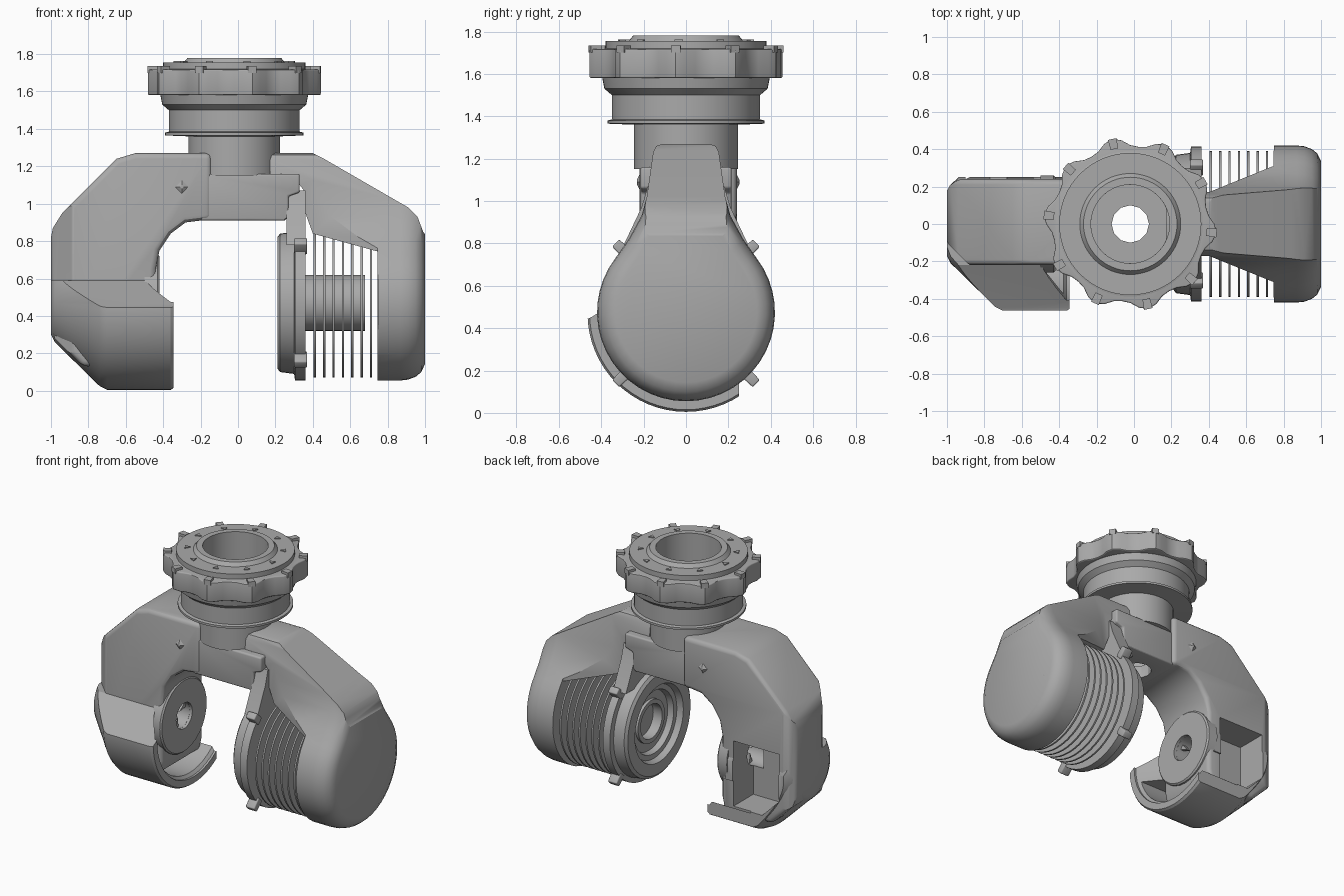
import bpy, bmesh, math
from math import sin, cos, pi, radians
from mathutils import Vector

cube = bpy.data.objects.get("Cube")
if cube:
    bpy.data.objects.remove(cube)

grey = bpy.data.materials.new("mid grey")
grey.use_nodes = True
GREY = (0.4, 0.4, 0.4, 1)
grey.diffuse_color = GREY
grey.node_tree.nodes["Principled BSDF"].inputs["Base Color"].default_value = GREY

NECK = (-0.02, 0, 0)      # vertical axis of the collar
HUB = (0, 0, 0.47)        # sideways axis of the drum and cup


def loft(name, rings, closed=False):
    """Skin a list of point rings; closed joins the last ring to the first."""
    bm = bmesh.new()
    rows = [[bm.verts.new(p) for p in ring] for ring in rings]
    n = len(rows[0])
    pairs = list(zip(rows, rows[1:])) + ([(rows[-1], rows[0])] if closed else [])
    for a, b in pairs:
        for i in range(n):
            j = (i + 1) % n
            bm.faces.new((a[i], a[j], b[j], b[i]))
    if not closed:
        bm.faces.new(rows[0])
        bm.faces.new(rows[-1])
    bmesh.ops.remove_doubles(bm, verts=bm.verts, dist=1e-5)
    bmesh.ops.recalc_face_normals(bm, faces=bm.faces)
    mesh = bpy.data.meshes.new(name)
    bm.to_mesh(mesh)
    bm.free()
    mesh.materials.append(grey)
    ob = bpy.data.objects.new(name, mesh)
    bpy.context.collection.objects.link(ob)
    return ob


def place(axis, u, v, w):
    return {"x": (w, u, v), "y": (u, w, v), "z": (u, v, w)}[axis]


def prism(name, pts, axis, lo, hi):
    return loft(name, [[place(axis, u, v, w) for u, v in pts] for w in (lo, hi)])


def lathe(name, prof, axis, centre, n=48):
    """Spin a closed (along, radius) profile around an axis."""
    c = Vector(centre)
    rings = [[c + Vector(place(axis, r * cos(t), r * sin(t), w)) for w, r in prof]
             for t in (2 * pi * k / n for k in range(n))]
    return loft(name, rings, True)


def drum(name, axis, centre, r, lo, hi, n=48):
    return lathe(name, [(lo, 0), (lo, r), (hi, r), (hi, 0)], axis, centre, n)


def apply(ob, mod):
    bpy.context.view_layer.objects.active = ob
    bpy.ops.object.modifier_apply(modifier=mod.name)


def bevel(ob, width, limit=25):
    m = ob.modifiers.new("round", "BEVEL")
    m.width, m.segments, m.limit_method = width, 3, "ANGLE"
    m.angle_limit = radians(limit)
    apply(ob, m)


def combine(ob, tool, how):
    m = ob.modifiers.new("cut", "BOOLEAN")
    m.object, m.operation, m.solver = tool, how, "EXACT"
    apply(ob, m)
    bpy.data.objects.remove(tool)


# Left arm: a hooked beam ending beside the neck, with softened outer corners
arm = prism("hooked_arm", [
    (-0.14, 1.27), (-0.55, 1.27), (-0.65, 1.24), (-0.94, 0.95), (-0.99, 0.87), (-1, 0.82),
    (-1, 0.36), (-0.98, 0.28), (-0.83, 0.13), (-0.46, 0.13), (-0.44, 0.22), (-0.44, 0.65),
    (-0.42, 0.75), (-0.36, 0.84), (-0.28, 0.9), (-0.2, 0.91), (-0.14, 0.91)], "y", -0.22, 0.24)
bevel(arm, 0.03, 40)
combine(arm, prism("corner_trim", [(0, -0.5), (0, 0.5), (-0.9, 0.5), (-0.9, 0.25), (-0.96, 0.225),
                                   (-0.985, 0.205), (-1.01, 0.16), (-1.01, -0.07), (-0.99, -0.11),
                                   (-0.89, -0.21), (-0.86, -0.23), (-0.86, -0.5)], "z", 0, 1.5),
        "INTERSECT")

# Crossbar beneath the neck, with the bore and cable hole
crossbar = prism("crossbar", [(-0.2, 0.91), (0.25, 0.91), (0.27, 0.93), (0.27, 1.04), (0.33, 1.06),
                              (0.33, 1.16), (-0.2, 1.16)], "y", -0.215, 0.215)
bevel(crossbar, 0.012, 60)
for part in (arm, crossbar):
    combine(part, drum("bore_cut", "z", NECK, 0.21, 1.0, 1.5), "DIFFERENCE")
    combine(part, drum("hole_cut", "z", NECK, 0.1, 0.8, 1.1, 12), "DIFFERENCE")

# Flared cup on the lower front of the hooked arm, with a sloping shoulder
cup = lathe("front_cup", [(-1, 0), (-1, 0.17), (-0.98, 0.21), (-0.74, 0.445), (-0.7, 0.465),
                          (-0.36, 0.465), (-0.345, 0.455), (-0.345, 0)], "x", HUB, 64)
combine(cup, prism("shoulder_trim", [(-0.5, -0.1), (-0.5, 0.43), (-0.45, 0.45), (-0.22, 0.59),
                                     (0.2, 0.59), (0.25, 0.5), (0.25, -0.1)], "x", -1.1, 0),
        "INTERSECT")
combine(cup, lathe("mouth_cut", [(-0.53, 0), (-0.53, 0.21), (-0.36, 0.41), (-0.3, 0.41),
                                 (-0.3, 0)], "x", HUB), "DIFFERENCE")
floor_cut = drum("floor_cut", "x", HUB, 0.39, -0.68, -0.32)
combine(floor_cut, prism("floor_limit", [(-0.5, 0), (0.5, 0), (0.5, 0.36), (-0.5, 0.36)],
                         "x", -0.8, -0.2), "INTERSECT")
combine(cup, floor_cut, "DIFFERENCE")

# Rear window pocket, and the bearing plate it exposes
for part in (arm, cup):
    combine(part, prism("window_cut", [(-0.9, 0.64), (-0.9, 0.31), (-0.77, 0.18), (-0.54, 0.18),
                                       (-0.54, 0.64)], "y", 0.02, 0.4), "DIFFERENCE")
    combine(part, drum("bearing_cut", "x", HUB, 0.09, -0.62, -0.3, 16), "DIFFERENCE")
lathe("bearing_plate", [(-0.5, 0.09), (-0.5, 0.26), (-0.43, 0.26), (-0.42, 0.25), (-0.42, 0.09)],
      "x", HUB, 32)
for a in range(3):
    t = a * 2 * pi / 3 + 0.4
    spoke = [(0.1 * cos(t + d), HUB[2] + 0.1 * sin(t + d)) for d in (-0.2, 0.2)]
    prism("bearing_spoke", spoke + [(0.02 * cos(t), HUB[2] + 0.02 * sin(t))], "x", -0.5, -0.47)

# Neck and stacked collar
lathe("neck_collar", [
    (1.15, 0.245), (1.36, 0.245), (1.365, 0.37), (1.38, 0.37), (1.385, 0.35), (1.5, 0.35),
    (1.53, 0.385), (1.58, 0.395), (1.585, 0.4), (1.715, 0.4), (1.72, 0.38), (1.755, 0.38),
    (1.755, 0.27), (1.78, 0.25), (1.78, 0.21), (1.15, 0.21)], "z", NECK, 64)

# Lobed grip ring with a lug on each lobe
LOBES = 10
radii = [0.465, 0.45, 0.422, 0.415, 0.422, 0.45]
grip = []
for k in range(LOBES * 6):
    t = 2 * pi * k / (LOBES * 6) + radians(30)
    grip.append((NECK[0] + radii[k % 6] * cos(t), radii[k % 6] * sin(t)))
ring = prism("grip_ring", grip, "z", 1.58, 1.718)
bevel(ring, 0.008, 60)
combine(ring, drum("ring_cut", "z", NECK, 0.3, 1.5, 1.8), "DIFFERENCE")


def around(t, spots):
    return [(NECK[0] + r * cos(t + d), r * sin(t + d)) for r, d in spots]


for k in range(LOBES):
    t = radians(30 + 36 * k)
    prism("grip_lug", around(t, [(0.41, -0.05), (0.465, -0.05), (0.465, 0.05), (0.41, 0.05)]),
          "z", 1.7, 1.735)
    prism("collar_mark", around(t, [(0.29, 0), (0.325, -0.06), (0.325, 0.06)]), "z", 1.75, 1.762)

# Right arm: a tapering beam that swells into the round drum cover
side = [(0.11, 1.27), (0.14, 1.26), (0.155, 1.23), (0.185, 1.02), (0.21, 0.93), (0.27, 0.82)]
side += [(0.42 * cos(t), 0.475 + 0.42 * sin(t)) for t in (radians(38 - 8 * k) for k in range(16))]
outline = side + [(0, 0.055)] + [(-y, z) for y, z in reversed(side)]
cover = loft("drum_cover_arm", [
    [(x, y * s, 0.5 + (z - 0.5) * s) for y, z in outline]
    for x, s in ((0.1, 1), (0.87, 1), (0.91, 0.99), (0.95, 0.955), (0.98, 0.9), (1.0, 0.8))])
combine(cover, prism("cover_trim", [
    (0.17, 1.4), (0.17, 1.16), (0.2, 1.13), (0.33, 1.1), (0.36, 1.06), (0.36, 0.95), (0.4, 0.84),
    (0.745, 0.745), (0.745, 0), (1.1, 0), (1.1, 0.7), (0.99, 0.85), (0.96, 0.93), (0.91, 0.98),
    (0.46, 1.24), (0.4, 1.27), (0.38, 1.4)], "y", -0.6, 0.6), "INTERSECT")
plan = [(0.1, 0.17), (0.4, 0.17), (0.745, 0.31), (0.75, 0.5), (1.1, 0.5)]
combine(cover, prism("plan_trim", plan + [(x, -y) for x, y in reversed(plan)], "z", -0.1, 1.5),
        "INTERSECT")

# Drum: stepped front ring, fins and hub
lathe("drum_front", [
    (0.21, 0.27), (0.21, 0.35), (0.225, 0.37), (0.3, 0.38), (0.305, 0.415), (0.36, 0.415),
    (0.36, 0), (0.34, 0), (0.34, 0.13), (0.29, 0.14), (0.29, 0.21), (0.25, 0.22),
    (0.25, 0.255)], "x", HUB, 48)
lathe("drum_lens_rim", [(0.27, 0.12), (0.27, 0.15), (0.35, 0.15), (0.35, 0.12)], "x", HUB, 32)
drum("drum_hub", "x", HUB, 0.15, 0.35, 0.68, 32)
for k in range(7):
    drum("cooling_fin", "x", (0, 0, 0.46), 0.39, 0.405 + 0.05 * k, 0.417 + 0.05 * k)

# Mounting bracket and clamp lugs of the drum
prism("drum_bracket", [(-0.3, 0.78), (-0.21, 0.97), (-0.18, 1.07), (0.18, 1.07),
                       (0.21, 0.97), (0.3, 0.78)], "x", 0.26, 0.36)
for k in range(4):
    t = radians(45 + 90 * k)
    spots = [(0.39, -0.07), (0.47, -0.05), (0.47, 0.05), (0.39, 0.07)]
    lug = prism("clamp_lug", [(r * cos(t + d), HUB[2] + r * sin(t + d)) for r, d in spots],
                "x", 0.3, 0.37)
    bevel(lug, 0.008)

# Screw heads
for y, s in ((-0.22, -1), (0.24, 1)):
    lathe("arm_screw", [(0, 0), (0, 0.035), (0.012 * s, 0.01), (0.012 * s, 0)],
          "y", (-0.3, y, 1.09), 4)
    lathe("shoulder_screw", [(0, 0), (0, 0.03), (0.012 * s, 0.01), (0.012 * s, 0)],
          "y", (0.23, 0.17 * s, 1.135), 4)
lathe("cover_screw", [(0, 0), (0, 0.03), (0.008, 0.01), (0.008, 0)], "x", (0.992, 0.27, 0.38), 4)

# Smooth shading with sharp edges kept
bpy.ops.object.select_all(action="DESELECT")
for ob in bpy.context.scene.objects:
    if ob.type == "MESH":
        ob.select_set(True)
        bpy.context.view_layer.objects.active = ob
bpy.ops.object.shade_smooth_by_angle(angle=radians(30))
